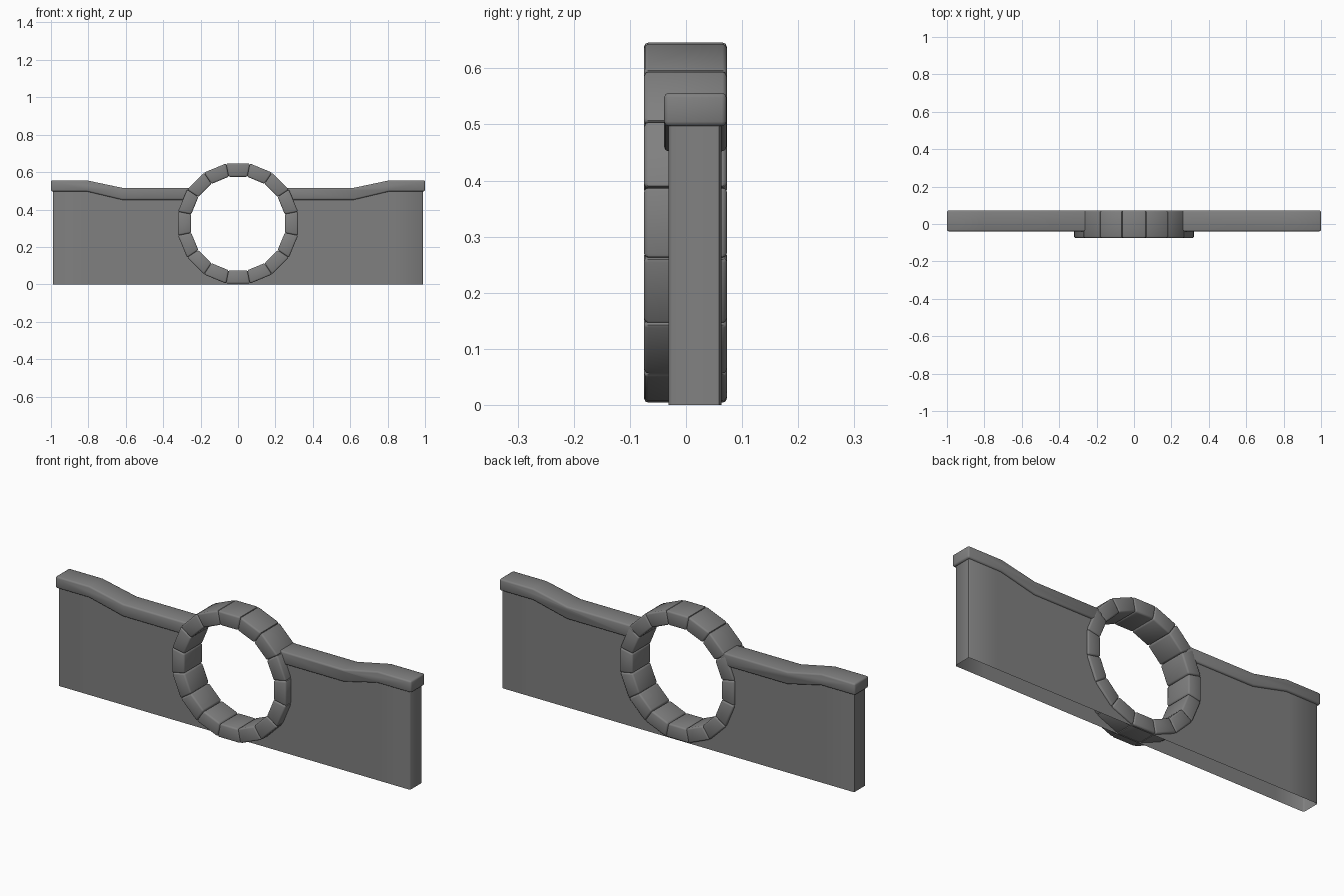
import bpy, bmesh
from math import sin, cos, pi, radians

if "Cube" in bpy.data.objects:
    bpy.data.objects.remove(bpy.data.objects["Cube"])

stone = bpy.data.materials.new("grey_stone")
stone.use_nodes = True
GREY = (0.216, 0.216, 0.216, 1)
stone.diffuse_color = GREY
stone.node_tree.nodes["Principled BSDF"].inputs["Base Color"].default_value = GREY

RING_Z = 0.325
STONES = 16


def finish(name, bm, bevel=0, angle=50):
    """Turn a bmesh into a bevelled, smooth shaded stone object."""
    bmesh.ops.recalc_face_normals(bm, faces=bm.faces)
    mesh = bpy.data.meshes.new(name)
    bm.to_mesh(mesh)
    bm.free()
    mesh.materials.append(stone)
    obj = bpy.data.objects.new(name, mesh)
    bpy.context.collection.objects.link(obj)
    bpy.ops.object.select_all(action='DESELECT')
    obj.select_set(True)
    bpy.context.view_layer.objects.active = obj
    if bevel:
        mod = obj.modifiers.new("bevel", 'BEVEL')
        mod.width, mod.segments = bevel, 2
        mod.limit_method = 'ANGLE'
        mod.angle_limit = radians(40)
        bpy.ops.object.modifier_apply(modifier=mod.name)
    bpy.ops.object.shade_smooth_by_angle(angle=radians(angle))
    return obj


def prism(bm, outline, y0, y1):
    """Solid with an (x, z) outline running from y0 to y1."""
    front = [bm.verts.new((x, y0, z)) for x, z in outline]
    back = [bm.verts.new((x, y1, z)) for x, z in outline]
    bm.faces.new(front)
    bm.faces.new(back[::-1])
    n = len(outline)
    for i in range(n):
        j = (i + 1) % n
        bm.faces.new((front[i], back[i], back[j], front[j]))


# Ring of wedge-shaped stones
bm = bmesh.new()
half = pi / STONES
for k in range(STONES):
    a = 2 * half * k
    corners = [(0.25, -half), (0.25, half), (0.321, half), (0.321, -half)]
    outline = [(r / cos(half) * cos(a + d), RING_Z + r / cos(half) * sin(a + d))
               for r, d in corners]
    prism(bm, outline, -0.075, 0.073)
finish("ring_stones", bm, bevel=0.008)

# Hollow wall, open underneath, with a round opening
bm = bmesh.new()
F, B = -0.031, 0.063
arc = [radians(33 - 123 * i / 12) for i in range(13)]
body = [(0, 0), (0.83, 0), (0.83, 0.52), (0.62, 0.47)]
body += [(0.285 * cos(t), RING_Z + 0.285 * sin(t)) for t in arc]
for side in (-1, 1):
    for y in (F, B):
        bm.faces.new([bm.verts.new((side * x, y, z)) for x, z in body])
    # End strips and the narrow rounded corners
    plan = [(0.83, F), (0.984, F), (0.99, F + 0.006),
            (0.99, B - 0.004), (0.984, B), (0.83, B)]
    low = [bm.verts.new((side * x, y, 0)) for x, y in plan]
    high = [bm.verts.new((side * x, y, 0.52)) for x, y in plan]
    for i in range(len(plan) - 1):
        bm.faces.new((low[i], low[i + 1], high[i + 1], high[i]))
bmesh.ops.remove_doubles(bm, verts=bm.verts, dist=0.0005)
finish("wall", bm)

# Coping that dips towards the ring on both sides
lower = [(0.24, 0.452), (0.62, 0.452), (0.81, 0.497), (1.0, 0.497)]
upper = [(1.0, 0.556), (0.81, 0.556), (0.62, 0.516), (0.24, 0.516)]
for side, name in ((1, "left_coping"), (-1, "right_coping")):
    bm = bmesh.new()
    prism(bm, [(side * x, z) for x, z in lower + upper], -0.039, 0.072)
    finish(name, bm, bevel=0.008)
